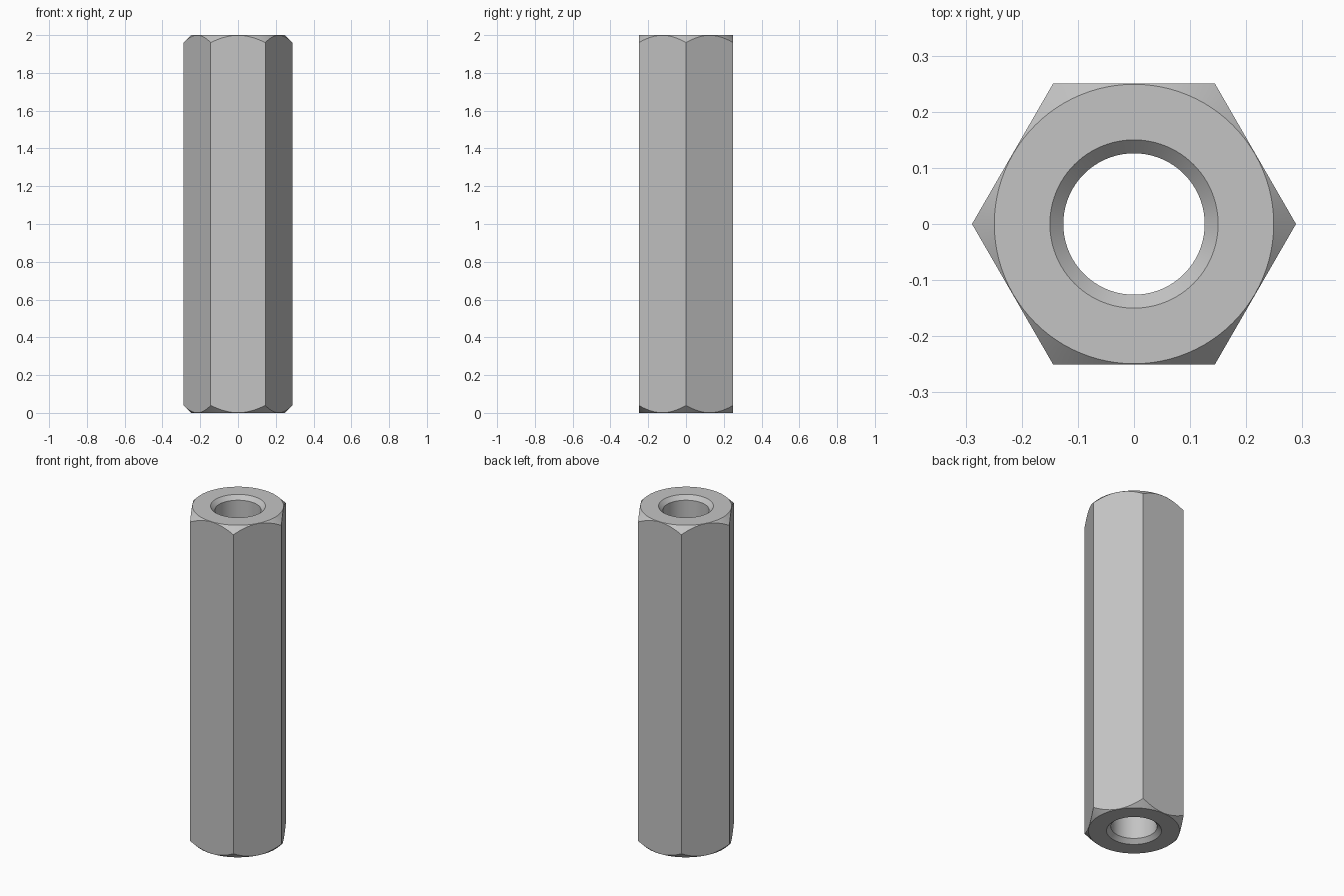
import bpy, bmesh, math

cube = bpy.data.objects.get("Cube")
if cube:
    bpy.data.objects.remove(cube, do_unlink=True)

LENGTH = 2.0
APOTHEM = 0.25        # half the width across flats
FACE_R = 0.249        # round end face left by the chamfer
BORE_R = 0.126
SINK_R = 0.15
PER_SIDE = 16         # segments along each flat
N = 6 * PER_SIDE

steel = bpy.data.materials.new("steel_grey")
steel.use_nodes = True
colour = (0.55, 0.55, 0.55, 1)
steel.diffuse_color = colour
steel.node_tree.nodes["Principled BSDF"].inputs["Base Color"].default_value = colour


def hex_radius(angle):
    """Distance from the axis to the hexagon, with corners on the x axis."""
    side = math.pi / 3
    return APOTHEM / math.cos(angle % side - side / 2)


bm = bmesh.new()


def ring(radius, height):
    verts = []
    for i in range(N):
        a = math.tau * i / N
        r = radius(a)
        verts.append(bm.verts.new((r * math.cos(a), r * math.sin(a), height(r))))
    return verts


def circle(radius, z):
    return ring(lambda a: radius, lambda r: z)


# Closed section: bore, countersinks, end faces, 45 degree chamfers, flats
sink = SINK_R - BORE_R
rings = [
    circle(BORE_R, sink),
    circle(SINK_R, 0),
    circle(FACE_R, 0),
    ring(hex_radius, lambda r: r - FACE_R),
    ring(hex_radius, lambda r: LENGTH - (r - FACE_R)),
    circle(FACE_R, LENGTH),
    circle(SINK_R, LENGTH),
    circle(BORE_R, LENGTH - sink),
]
bands = []
for k, lower in enumerate(rings):
    upper = rings[(k + 1) % len(rings)]
    bands.append([bm.faces.new((lower[i], lower[(i + 1) % N],
                                upper[(i + 1) % N], upper[i]))
                  for i in range(N)])

# Merge each hexagon flat into one face
flats = bands[3]
for s in range(6):
    bmesh.ops.dissolve_faces(bm, faces=flats[s * PER_SIDE:(s + 1) * PER_SIDE])
bmesh.ops.recalc_face_normals(bm, faces=bm.faces[:])

mesh = bpy.data.meshes.new("hex_standoff")
bm.to_mesh(mesh)
bm.free()
mesh.materials.append(steel)
body = bpy.data.objects.new("hex_standoff", mesh)
bpy.context.collection.objects.link(body)

# Smooth the bore and chamfers, keep the edges crisp
bpy.ops.object.select_all(action='DESELECT')
body.select_set(True)
bpy.context.view_layer.objects.active = body
bpy.ops.object.shade_smooth_by_angle(angle=math.radians(25))
